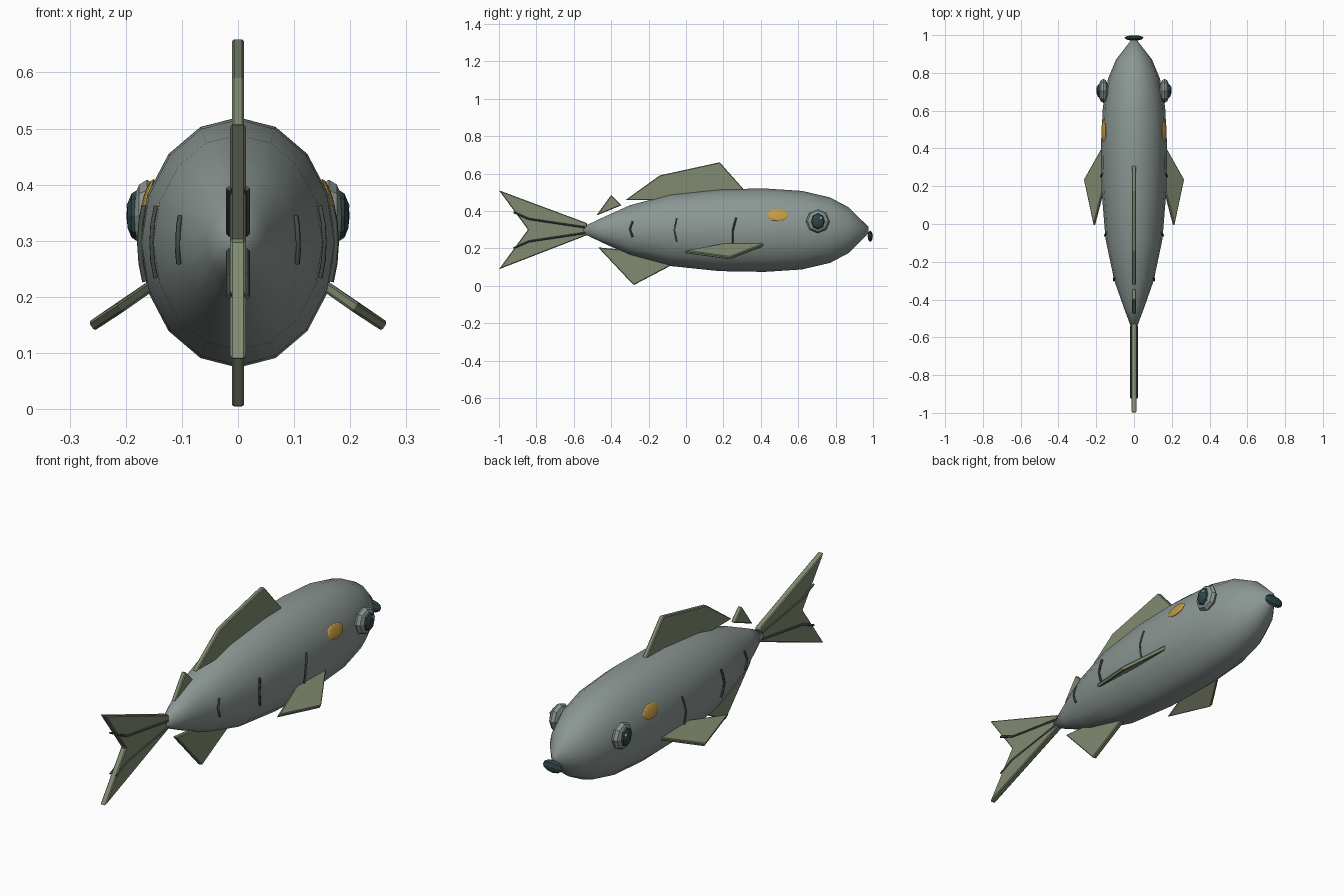
import bpy, bmesh, math
from mathutils import Vector

cube = bpy.data.objects.get("Cube")
if cube:
    bpy.data.objects.remove(cube, do_unlink=True)


def material(name, rgb):
    m = bpy.data.materials.new(name)
    m.use_nodes = True
    m.diffuse_color = (*rgb, 1)
    m.node_tree.nodes["Principled BSDF"].inputs["Base Color"].default_value = (*rgb, 1)
    return m


SCALE = material("grey green skin", (0.26, 0.31, 0.29))
FIN = material("olive fin", (0.22, 0.26, 0.165))
DARK = material("dark teal", (0.03, 0.06, 0.065))
LINE = material("dark line", (0.06, 0.075, 0.065))
SPOT = material("orange spot", (0.56, 0.33, 0.06))
WHITE = material("eye glint", (0.8, 0.85, 0.85))


def finish(name, bm, mat, smooth=False):
    bmesh.ops.recalc_face_normals(bm, faces=bm.faces)
    me = bpy.data.meshes.new(name)
    bm.to_mesh(me)
    bm.free()
    me.materials.append(mat)
    ob = bpy.data.objects.new(name, me)
    bpy.context.collection.objects.link(ob)
    if smooth:
        for p in me.polygons:
            p.use_smooth = True
    return ob


def slab(name, points, offset, mat=FIN):
    """Flat outline thickened both ways along offset, with chamfered rims."""
    bm = bmesh.new()
    low = [bm.verts.new(Vector(p) - Vector(offset)) for p in points]
    high = [bm.verts.new(Vector(p) + Vector(offset)) for p in points]
    bm.faces.new(low)
    bm.faces.new(high[::-1])
    n = len(points)
    for i in range(n):
        j = (i + 1) % n
        bm.faces.new((low[i], low[j], high[j], high[i]))
    ob = finish(name, bm, mat)
    bev = ob.modifiers.new("chamfer", "BEVEL")
    bev.width = 0.004
    bev.segments = 1
    return ob


def blob(name, centre, size, mat, segments=10, rings=6, tilt=0.0, smooth=False):
    """Squashed sphere whose poles point along x."""
    bm = bmesh.new()
    bmesh.ops.create_uvsphere(bm, u_segments=segments, v_segments=rings, radius=1)
    for v in bm.verts:
        x, y, z = v.co
        v.co = (z * size[0], y * size[1], x * size[2])
    ob = finish(name, bm, mat, smooth)
    ob.location = centre
    ob.rotation_euler.y = tilt
    return ob


def tube(name, points, radius, mat):
    cu = bpy.data.curves.new(name, "CURVE")
    cu.dimensions = "3D"
    cu.bevel_depth = radius
    cu.bevel_resolution = 0
    cu.use_fill_caps = True
    sp = cu.splines.new("POLY")
    sp.points.add(len(points) - 1)
    for p, co in zip(sp.points, points):
        p.co = (*co, 1)
    cu.materials.append(mat)
    ob = bpy.data.objects.new(name, cu)
    bpy.context.collection.objects.link(ob)


# Body: elliptical rings along y, (y, half height)
MID = 0.297
PROFILE = [(-0.55, 0.018), (-0.44, 0.07), (-0.3, 0.133), (-0.08, 0.192), (0.18, 0.219),
           (0.42, 0.223), (0.62, 0.21), (0.77, 0.175), (0.87, 0.122), (0.975, 0.018)]
SIDES, RATIO = 16, 0.785


def half_height(y):
    for (y0, h0), (y1, h1) in zip(PROFILE, PROFILE[1:]):
        if y0 <= y <= y1:
            return h0 + (h1 - h0) * (y - y0) / (y1 - y0)
    return 0


def skin_x(y, z):
    h = half_height(y)
    return RATIO * math.sqrt(max(h * h - (z - MID) ** 2, 0))


bm = bmesh.new()
rings = []
for y, h in PROFILE:
    angles = [2 * math.pi * i / SIDES for i in range(SIDES)]
    rings.append([bm.verts.new((RATIO * h * math.cos(a), y, MID + h * math.sin(a)))
                  for a in angles])
for r0, r1 in zip(rings, rings[1:]):
    for i in range(SIDES):
        j = (i + 1) % SIDES
        bm.faces.new((r0[i], r0[j], r1[j], r1[i]))
bm.faces.new(rings[0])
bm.faces.new(rings[-1])
finish("body", bm, SCALE, smooth=True)

# Upright fins: (y, z) outlines
FINS = {
    "dorsal_fin": (0.011, [(-0.325, 0.457), (-0.14, 0.59), (0.18, 0.66), (0.34, 0.48), (0.3, 0.457)]),
    "rear_dorsal_fin": (0.011, [(-0.48, 0.375), (-0.4, 0.485), (-0.345, 0.43)]),
    "belly_fin": (0.011, [(-0.47, 0.205), (-0.28, 0.003), (0, 0.15), (-0.05, 0.165)]),
    "tail_fin": (0.014, [(-1, 0.51), (-0.53, 0.335), (-0.53, 0.27), (-1, 0.088), (-0.845, 0.3)]),
}
for name, (thick, outline) in FINS.items():
    slab(name, [(0, y, z) for y, z in outline], (thick, 0, 0))

# Mouth
blob("mouth", (0, 0.985, 0.265), (0.05, 0.014, 0.03), DARK, 8, 6)

# Paired parts
for side, s in (("left", 1), ("right", -1)):
    pectoral = [(0.155, 0.425, 0.22), (0.262, 0.235, 0.147), (0.21, -0.01, 0.181), (0.15, 0.22, 0.223)]
    slab(side + "_pectoral_fin", [(s * x, y, z) for x, y, z in pectoral], (s * 0.005, 0, 0.008))

    blob(side + "_eye", (s * 0.162, 0.705, 0.345), (0.028, 0.064, 0.064), SCALE, 8, 6)
    blob(side + "_pupil", (s * 0.181, 0.705, 0.345), (0.018, 0.038, 0.045), DARK, 8, 6)
    blob(side + "_eye_glint", (s * 0.194, 0.722, 0.362), (0.005, 0.008, 0.008), WHITE, 6, 4)
    blob(side + "_cheek_spot", (s * (skin_x(0.49, 0.378) + 0.001), 0.49, 0.378),
         (0.008, 0.058, 0.034), SPOT, 12, 6, tilt=-s * 0.31)

    # Flank marks follow the skin
    marks = {"front": (0.25, 0.018, 0.295, 0.068), "middle": (-0.063, 0.013, 0.298, 0.064),
             "rear": (-0.3, 0.015, 0.302, 0.043)}
    for label, (y, bend, z, reach) in marks.items():
        path = []
        for t in (-1, -0.5, 0, 0.5, 1):
            py = y + bend * (max(t, 0) if label == "front" else abs(t))
            pz = z + reach * t
            path.append((s * (skin_x(py, pz) + 0.002), py, pz))
        tube(f"{side}_{label}_flank_mark", path, 0.005, LINE)

    # Tail rays
    for label, d in (("upper", 1), ("lower", -1)):
        tube(f"{side}_{label}_tail_ray",
             [(s * 0.016, -0.54, MID + 0.015 * d), (s * 0.016, -0.84, MID + 0.06 * d),
              (s * 0.016, -0.922, MID + 0.096 * d)], 0.005, LINE)
